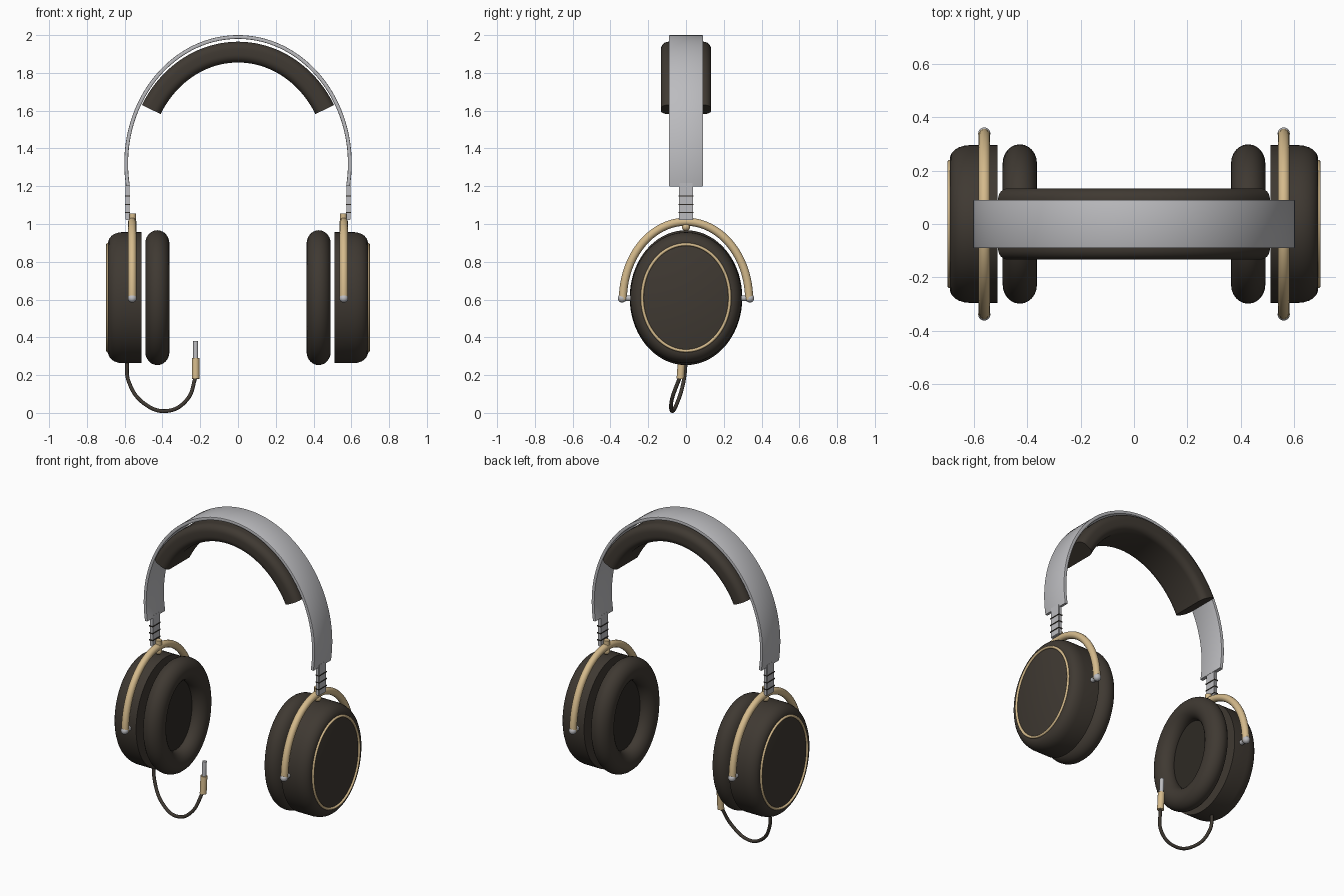
import bpy, bmesh
from math import sin, cos, pi, radians
from mathutils import Vector, Matrix

if "Cube" in bpy.data.objects:
    bpy.data.objects.remove(bpy.data.objects["Cube"])


def material(name, rgb):
    m = bpy.data.materials.new(name)
    m.use_nodes = True
    m.diffuse_color = (*rgb, 1)
    m.node_tree.nodes["Principled BSDF"].inputs["Base Color"].default_value = (*rgb, 1)
    return m


DARK = material("dark brown", (0.05, 0.041, 0.032))
BLACK = material("speaker black", (0.027, 0.023, 0.018))
GOLD = material("brushed gold", (0.66, 0.49, 0.26))
SILVER = material("silver", (0.5, 0.5, 0.52))

CUP_Z = 0.61      # height of cup centres
ARCH_Z = 1.32     # centre of the headband ellipse


def finish(name, bm, mat, angle=40):
    bmesh.ops.recalc_face_normals(bm, faces=bm.faces)
    me = bpy.data.meshes.new(name)
    bm.to_mesh(me)
    bm.free()
    me.materials.append(mat)
    ob = bpy.data.objects.new(name, me)
    bpy.context.collection.objects.link(ob)
    bpy.ops.object.select_all(action='DESELECT')
    ob.select_set(True)
    bpy.context.view_layer.objects.active = ob
    bpy.ops.object.shade_smooth_by_angle(angle=radians(angle))
    return ob


def loft(name, rings, mat, loop=False):
    """Skin closed rings of points; cap the ends unless looped."""
    bm = bmesh.new()
    vs = [[bm.verts.new(p) for p in ring] for ring in rings]
    n = len(vs[0])
    pairs = list(zip(vs, vs[1:])) + ([(vs[-1], vs[0])] if loop else [])
    for a, b in pairs:
        for i in range(n):
            j = (i + 1) % n
            bm.faces.new((a[i], a[j], b[j], b[i]))
    if not loop:
        bm.faces.new(vs[0])
        bm.faces.new(vs[-1])
    return finish(name, bm, mat)


def oval(x, ry, rz, n=72):
    return [(x, ry * cos(2 * pi * i / n), CUP_Z + rz * sin(2 * pi * i / n)) for i in range(n)]


def oval_ring(name, x, ry, rz, tx, tr, mat, n=24):
    """Oval torus: tube half-width tx along x, tr radially."""
    angs = [2 * pi * i / n for i in range(n)]
    return loft(name, [oval(x + tx * sin(a), ry + tr * cos(a), rz + tr * cos(a)) for a in angs],
                mat, loop=True)


def rounded_section(hw, hh, r, steps=6):
    """Rounded rectangle in (normal, y) coordinates."""
    pts = []
    for k, (su, sv) in enumerate([(1, 1), (-1, 1), (-1, -1), (1, -1)]):
        for i in range(steps + 1):
            a = pi / 2 * (k + i / steps)
            pts.append((su * (hw - r) + r * cos(a), sv * (hh - r) + r * sin(a)))
    return pts


def arch(name, a, b, start, section, mat, n=80):
    """Sweep a section over an elliptical arch in the xz plane."""
    rings = []
    for i in range(n + 1):
        t = start + (pi - 2 * start) * i / n
        nrm = Vector((cos(t) / a, 0, sin(t) / b)).normalized()
        p = Vector((a * cos(t), 0, ARCH_Z + b * sin(t)))
        rings.append([p + nrm * u + Vector((0, v, 0)) for u, v in section])
    return loft(name, rings, mat)


def box(name, loc, size, mat, bevel=0.0):
    bm = bmesh.new()
    bmesh.ops.create_cube(bm, size=1, matrix=Matrix.Translation(loc) @ Matrix.Diagonal((*size, 1)))
    if bevel:
        bmesh.ops.bevel(bm, geom=bm.edges[:], offset=bevel, segments=2, affect='EDGES')
    return finish(name, bm, mat)


def rod(name, p, q, r1, r2, mat):
    p, q = Vector(p), Vector(q)
    rot = (q - p).to_track_quat('Z', 'Y').to_matrix().to_4x4()
    bm = bmesh.new()
    bmesh.ops.create_cone(bm, cap_ends=True, segments=24, radius1=r1, radius2=r2,
                          depth=(q - p).length, matrix=Matrix.Translation((p + q) / 2) @ rot)
    return finish(name, bm, mat)


def ball(name, loc, r, mat):
    bm = bmesh.new()
    bmesh.ops.create_uvsphere(bm, u_segments=20, v_segments=12, radius=r,
                              matrix=Matrix.Translation(loc))
    return finish(name, bm, mat, 60)


def tube(name, pts, r, mat, kind='POLY'):
    cu = bpy.data.curves.new(name, 'CURVE')
    cu.dimensions = '3D'
    cu.bevel_depth, cu.bevel_resolution, cu.use_fill_caps = r, 5, True
    sp = cu.splines.new(kind)
    if kind == 'BEZIER':
        sp.bezier_points.add(len(pts) - 1)
        for bp, p in zip(sp.bezier_points, pts):
            bp.co = p
            bp.handle_left_type = bp.handle_right_type = 'AUTO'
        sp.resolution_u = 16
    else:
        sp.points.add(len(pts) - 1)
        for sp_pt, p in zip(sp.points, pts):
            sp_pt.co = (*p, 1)
    sp.use_smooth = True
    cu.materials.append(mat)
    ob = bpy.data.objects.new(name, cu)
    bpy.context.collection.objects.link(ob)
    return ob


# Headband and its padding
arch("headband", 0.592, 0.67, -0.178, rounded_section(0.01, 0.09, 0.004, 2), SILVER)
arch("headband_pad", 0.525, 0.59, radians(29), rounded_section(0.055, 0.133, 0.04), DARK)

# Shell outline: distance from the centre plane, and share of the full oval
SHELL = [(0.51, 1), (0.615, 1), (0.635, 0.992), (0.655, 0.972), (0.67, 0.942),
         (0.682, 0.9), (0.688, 0.85)]

for side, s in (("left", 1), ("right", -1)):
    # Ear cup
    loft(side + "_cup_shell", [oval(s * x, 0.295 * k, 0.347 * k) for x, k in SHELL], DARK)
    oval_ring(side + "_cup_trim", s * 0.688, 0.232, 0.282, 0.01, 0.008, GOLD, 12)
    oval_ring(side + "_ear_cushion", s * 0.427, 0.228, 0.287, 0.064, 0.07, DARK)
    loft(side + "_speaker_cover", [oval(s * x, 0.18, 0.238) for x in (0.435, 0.445)], BLACK)

    # Adjustment slider with notch lines
    box(side + "_slider", (s * 0.585, 0, 1.12), (0.022, 0.074, 0.2), SILVER, 0.003)
    for i in range(3):
        box(f"{side}_slider_notch_{i + 1}", (s * 0.585, 0, 1.06 + 0.044 * i),
            (0.027, 0.079, 0.006), BLACK)

    # Yoke, hinge and pivots
    arc = [pi * i / 48 for i in range(49)]
    tube(side + "_yoke", [(s * 0.56, 0.334 * cos(t), 0.6 + 0.412 * sin(t)) for t in arc],
         0.022, GOLD)
    rod(side + "_yoke_post", (s * 0.558, 0, 0.985), (s * 0.558, 0, 1.055), 0.018, 0.018, GOLD)
    ball(side + "_yoke_hinge", (s * 0.56, 0, 0.985), 0.022, GOLD)
    for end, e in (("front", -1), ("back", 1)):
        rod(f"{side}_{end}_pivot", (s * 0.56, e * 0.28, 0.607), (s * 0.56, e * 0.345, 0.607),
            0.015, 0.015, SILVER)
        ball(f"{side}_{end}_pivot_cap", (s * 0.56, e * 0.338, 0.607), 0.023, SILVER)

# Cable and plug
tube("cable", [(-0.588, 0, 0.28), (-0.58, -0.012, 0.17), (-0.49, -0.05, 0.045),
               (-0.37, -0.075, 0.011), (-0.27, -0.075, 0.07), (-0.224, -0.032, 0.19)],
     0.01, DARK, 'BEZIER')
rod("plug_sleeve", (-0.224, -0.03, 0.18), (-0.224, -0.022, 0.29), 0.02, 0.02, GOLD)
rod("plug_tip", (-0.224, -0.022, 0.285), (-0.224, -0.016, 0.38), 0.013, 0.013, SILVER)
